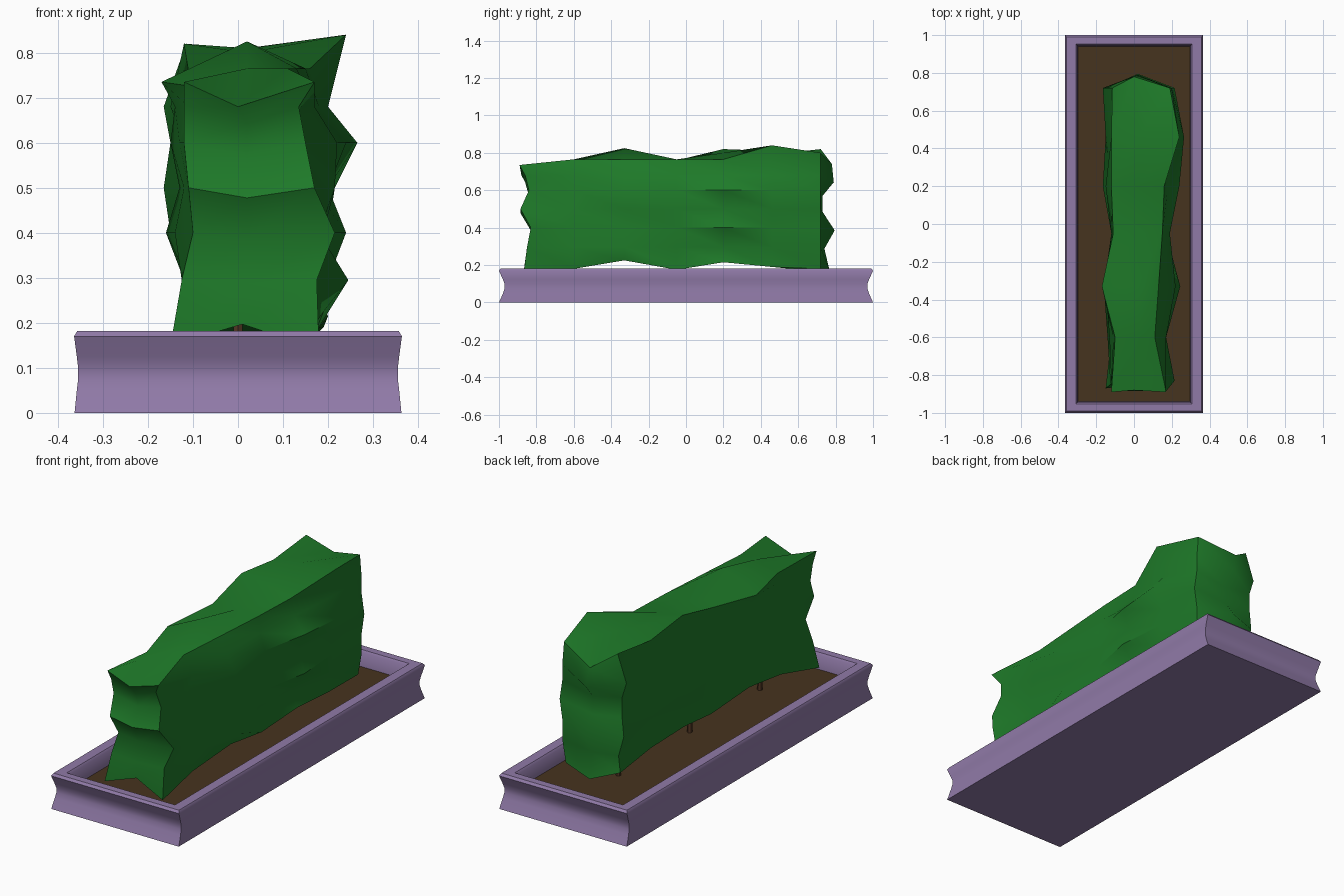
import bpy, bmesh, math

if "Cube" in bpy.data.objects:
    bpy.data.objects.remove(bpy.data.objects["Cube"])


def material(name, rgb):
    m = bpy.data.materials.new(name)
    m.diffuse_color = (*rgb, 1)
    m.use_nodes = True
    m.node_tree.nodes["Principled BSDF"].inputs["Base Color"].default_value = m.diffuse_color
    return m


PURPLE = material("purple planter", (0.28, 0.195, 0.39))
GREEN = material("leaf green", (0.013, 0.195, 0.022))
SOIL = material("soil brown", (0.062, 0.033, 0.013))
BARK = material("bark brown", (0.085, 0.038, 0.018))


def make(name, verts, faces, mat, smooth=None):
    bm = bmesh.new()
    vs = [bm.verts.new(v) for v in verts]
    for f in faces:
        bm.faces.new([vs[i] for i in f])
    bmesh.ops.recalc_face_normals(bm, faces=bm.faces)
    me = bpy.data.meshes.new(name)
    bm.to_mesh(me)
    bm.free()
    me.materials.append(mat)
    ob = bpy.data.objects.new(name, me)
    bpy.context.collection.objects.link(ob)
    if smooth:
        bpy.ops.object.select_all(action='DESELECT')
        bpy.context.view_layer.objects.active = ob
        ob.select_set(True)
        bpy.ops.object.shade_smooth_by_angle(angle=math.radians(smooth))
    return ob


# planter: rectangular rings stacked up the waisted outside, over the rim, down inside
rings = [(.363, 1, 0), (.358, .978, .05), (.355, .97, .075), (.355, .97, .1),
         (.358, .98, .125), (.364, 1, .17), (.357, .99, .182),
         (.308, .952, .182), (.30, .945, .172), (.297, .94, .09)]
verts, faces = [], [(0, 1, 2, 3)]
for hx, hy, z in rings:
    verts += [(-hx, -hy, z), (hx, -hy, z), (hx, hy, z), (-hx, hy, z)]
for r in range(len(rings) - 1):
    for k in range(4):
        a, b = r * 4 + k, r * 4 + (k + 1) % 4
        faces.append((a, b, b + 4, a + 4))
last = 4 * (len(rings) - 1)
faces.append((last, last + 1, last + 2, last + 3))
make("planter", verts, faces, PURPLE, 50)

# soil
make("soil", [(-.297, -.94, .1), (.297, -.94, .1), (.297, .94, .1), (-.297, .94, .1)],
     [(0, 1, 2, 3)], SOIL)

# stems
for i, y in enumerate((-.6, -.03, .55)):
    bpy.ops.mesh.primitive_cone_add(vertices=6, radius1=.013, radius2=.009, depth=.3,
                                    location=(0, y, .245))
    ob = bpy.context.object
    ob.name = f"stem_{i + 1}"
    ob.data.materials.append(BARK)

# hedge: seven sections along y, each with seven heights per side
stations = [-.86, -.6, -.33, -.05, .2, .46, .72]
levels = [0, .295, .40, .50, .60, .68]
base_right = [.14, .18, .225, .175, .215, .19, .18]
base_left = [.15, .21, .25, .215, .25, .235, .21]
right = [(.18, .175, .215, .17, .15, .135, .17),
         (.16, .17, .14, .17, .13, .17, .11),
         (.19, .245, .18, .215, .22, .17, .13),
         (.17, .15, .19, .17, .19, .16, .15),
         (.20, .16, .24, .20, .24, .18, .16),
         (.19, .20, .22, .20, .265, .20, .24),
         (.18, .20, .20, .215, .20, .20, .19)]
left = [(.15, .125, .10, .11, .12, .12, .12),
        (.12, .11, .14, .12, .13, .11, .10),
        (.13, .12, .16, .13, .15, .14, .17),
        (.11, .12, .11, .12, .10, .12, .11),
        (.13, .12, .15, .165, .12, .15, .12),
        (.12, .11, .13, .12, .15, .12, .12),
        (.13, .12, .15, .14, .14, .165, .115)]
# top heights: left, middle, right
tops = [(.735, .68, .735), (.725, .765, .765), (.735, .825, .765), (.76, .765, .765),
        (.82, .80, .765), (.79, .81, .84), (.82, .74, .80)]
front_y = [-.87, -.85, -.83, -.885, -.84, -.86, -.89]
back_mid_y = [.77, .74, .795, .73, .73, .79, .78]


def side(s, xs, sign, low, top):
    return [(sign * xs[k], front_y[k] if s == 0 else stations[s],
             low if k == 0 else top if k == 6 else levels[k]) for k in range(7)]


verts, faces = [], []
for s, y in enumerate(stations):
    ytop = -.88 if s == 0 else .78 if s == 6 else y
    ybot = -.84 if s == 0 else .77 if s == 6 else y
    zbot = .197 if s == 0 else .16 if s == 6 else base_left[s] + .02
    verts += side(s, left[s], -1, base_left[s], tops[s][0])
    verts.append((.0 if s in (0, 6) else .02, ytop, tops[s][1]))
    verts += reversed(side(s, right[s], 1, base_right[s], tops[s][2]))
    verts.append((.01, ybot, zbot))
N = 16
for s in range(6):
    for k in range(N):
        a, b = s * N + k, s * N + (k + 1) % N
        faces.append((a, b, b + N, a + N))

# hedge end caps with a middle column
for s, mid_y in ((0, front_y), (6, back_mid_y)):
    o = s * N
    col = [o + 15]
    for k in range(1, 6):
        col.append(len(verts))
        verts.append((.02, mid_y[k], levels[k] - .015 * k / 2))
    col.append(o + 7)
    for k in range(6):
        faces.append((o + k, o + k + 1, col[k + 1], col[k]))
        faces.append((col[k], col[k + 1], o + 13 - k, o + 14 - k))
make("hedge", verts, faces, GREEN, 42)
